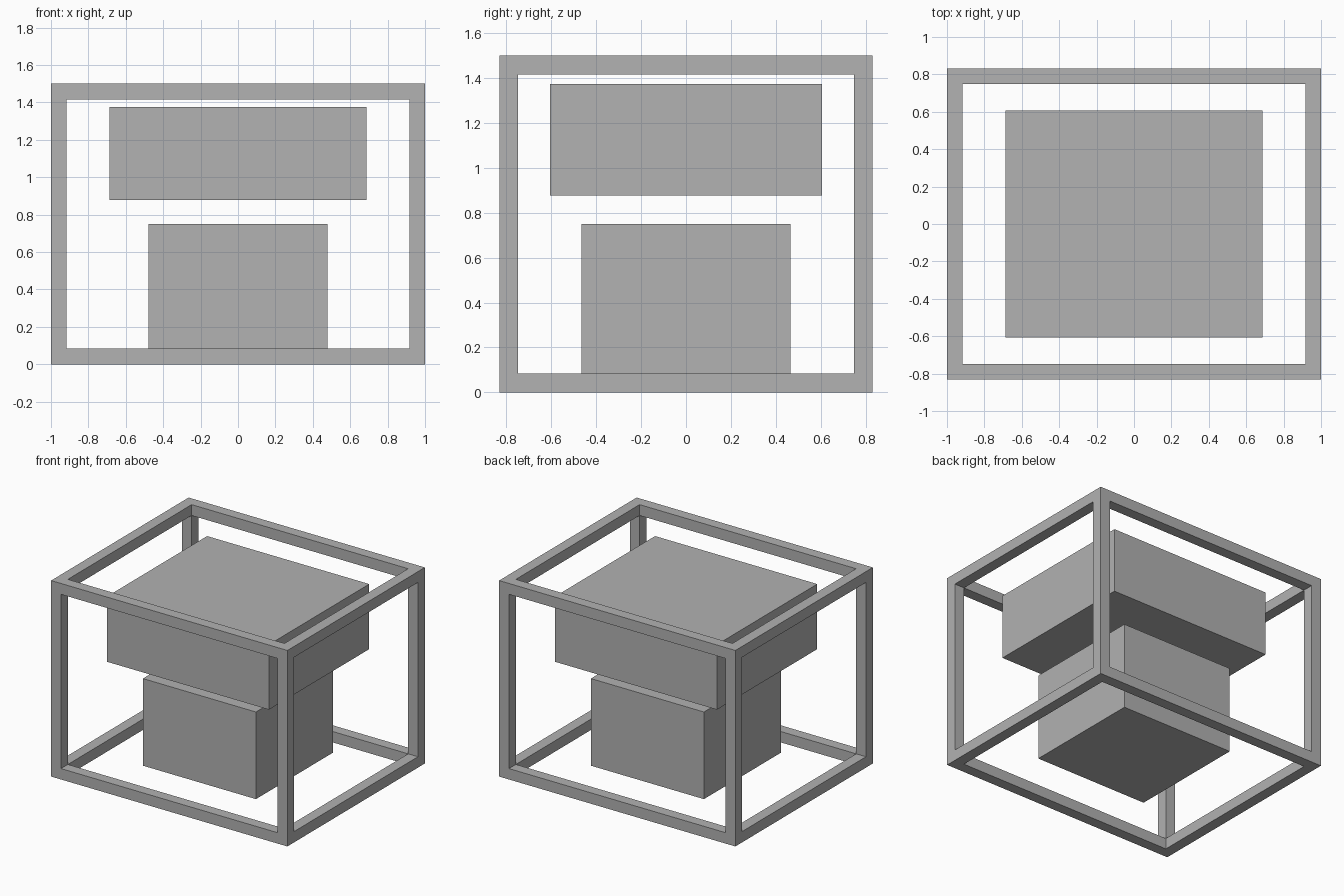
import bpy
import bmesh

default = bpy.data.objects.get("Cube")
if default:
    bpy.data.objects.remove(default, do_unlink=True)

# Single plain grey
grey = bpy.data.materials.new("plain grey")
grey.use_nodes = True
colour = (0.445, 0.445, 0.445, 1)
grey.diffuse_color = colour
grey.node_tree.nodes["Principled BSDF"].inputs["Base Color"].default_value = colour


def add_box(name, width, depth, bottom, top, bar=None):
    """Box centred on x and y; with bar set, it is hollowed into square bars."""
    bm = bmesh.new()
    bmesh.ops.create_cube(bm, size=1)
    bmesh.ops.scale(bm, verts=bm.verts, vec=(width, depth, top - bottom))
    bmesh.ops.translate(bm, verts=bm.verts, vec=(0, 0, (top + bottom) / 2))
    if bar:
        # Inset a border on each side, push the opening in, then weld the bars
        panels = bm.faces[:]
        bmesh.ops.inset_individual(bm, faces=panels, thickness=bar, use_even_offset=True)
        for panel in panels:
            inward = -panel.normal.copy() * bar
            new = bmesh.ops.extrude_discrete_faces(bm, faces=[panel])["faces"]
            bmesh.ops.translate(bm, verts=new[0].verts[:], vec=inward)
            bmesh.ops.delete(bm, geom=new, context="FACES")
        bmesh.ops.remove_doubles(bm, verts=bm.verts, dist=0.001)
        bmesh.ops.recalc_face_normals(bm, faces=bm.faces)
    mesh = bpy.data.meshes.new(name)
    bm.to_mesh(mesh)
    bm.free()
    mesh.materials.append(grey)
    obj = bpy.data.objects.new(name, mesh)
    bpy.context.collection.objects.link(obj)
    return obj


# Open outer frame of square bars
add_box("outer_frame", 2, 1.663, 0, 1.5, bar=0.0833)

# Two solid blocks inside the frame
add_box("lower_block", 0.957, 0.933, 0.0833, 0.75)
add_box("upper_block", 1.373, 1.213, 0.877, 1.375)
